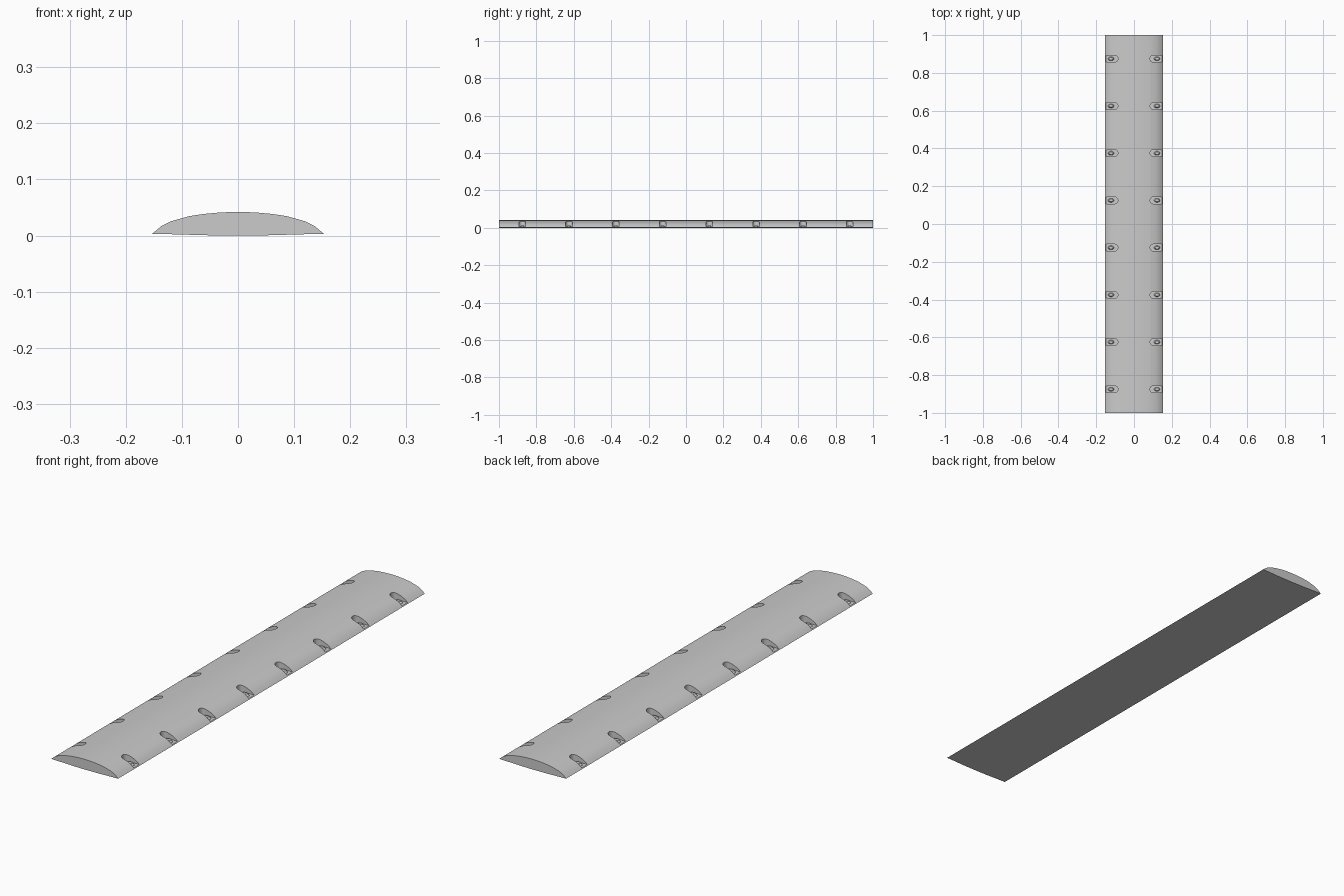
import bpy, bmesh, math

if "Cube" in bpy.data.objects:
    bpy.data.objects.remove(bpy.data.objects["Cube"])

ROWS = [-0.875 + 0.25 * i for i in range(8)]
FLOOR = 0.006


def finish(bm, name):
    bmesh.ops.recalc_face_normals(bm, faces=bm.faces[:])
    me = bpy.data.meshes.new(name)
    bm.to_mesh(me)
    bm.free()
    ob = bpy.data.objects.new(name, me)
    bpy.context.collection.objects.link(ob)
    return ob


def extrude_outline(bm, pts, vec):
    face = bm.faces.new([bm.verts.new(p) for p in pts])
    res = bmesh.ops.extrude_face_region(bm, geom=[face])
    verts = [g for g in res["geom"] if isinstance(g, bmesh.types.BMVert)]
    bmesh.ops.translate(bm, verts=verts, vec=vec)


def smooth(ob, angle):
    bpy.ops.object.select_all(action='DESELECT')
    ob.select_set(True)
    bpy.context.view_layer.objects.active = ob
    bpy.ops.object.shade_smooth_by_angle(angle=math.radians(angle))


# Domed road bump: half profile mirrored, extruded along y
half = [(0.153, 0.003), (0.137, 0.0165), (0.119, 0.0255), (0.087, 0.0345),
        (0.06, 0.0385), (0.03, 0.0412)]
under = [(0.06, 0.0005), (0.107, 0.002)]
profile = (half + [(0, 0.042)] + [(-x, z) for x, z in reversed(half)]
           + [(-x, z) for x, z in reversed(under)] + [(0, 0)] + under)
bm = bmesh.new()
extrude_outline(bm, [(x, -1, z) for x, z in profile], (0, 2, 0))
bump = finish(bm, "speed_bump_body")

# Round-ended bolt recesses open to the outer edges
bm = bmesh.new()
for side in (-1, 1):
    for y in ROWS:
        arc = [(0.103 - 0.018 * math.cos(a), 0.018 * math.sin(a))
               for a in [math.radians(-90 + 15 * i) for i in range(13)]]
        outline = [(0.18, -0.018)] + arc + [(0.18, 0.018)]
        extrude_outline(bm, [(side * px, y + py, FLOOR) for px, py in outline],
                        (0, 0, 0.06))
cutter = finish(bm, "recess_cutter")
cutter.hide_render = True
cutter.hide_set(True)

mod = bump.modifiers.new("recesses", 'BOOLEAN')
mod.operation = 'DIFFERENCE'
mod.solver = 'EXACT'
mod.object = cutter
bpy.context.view_layer.objects.active = bump
bpy.ops.object.modifier_apply(modifier=mod.name)
bpy.data.objects.remove(cutter)
smooth(bump, 25)

# Low oval bolt heads on the recess floors
bm = bmesh.new()
for side in (-1, 1):
    for y in ROWS:
        res = bmesh.ops.create_cone(bm, cap_ends=True, segments=20,
                                    radius1=0.011, radius2=0.007, depth=0.008)
        for v in res["verts"]:
            v.co.x = v.co.x * 1.5 + side * 0.122
            v.co.y += y
            v.co.z += FLOOR + 0.0035
bolts = finish(bm, "bolt_heads")
smooth(bolts, 30)
